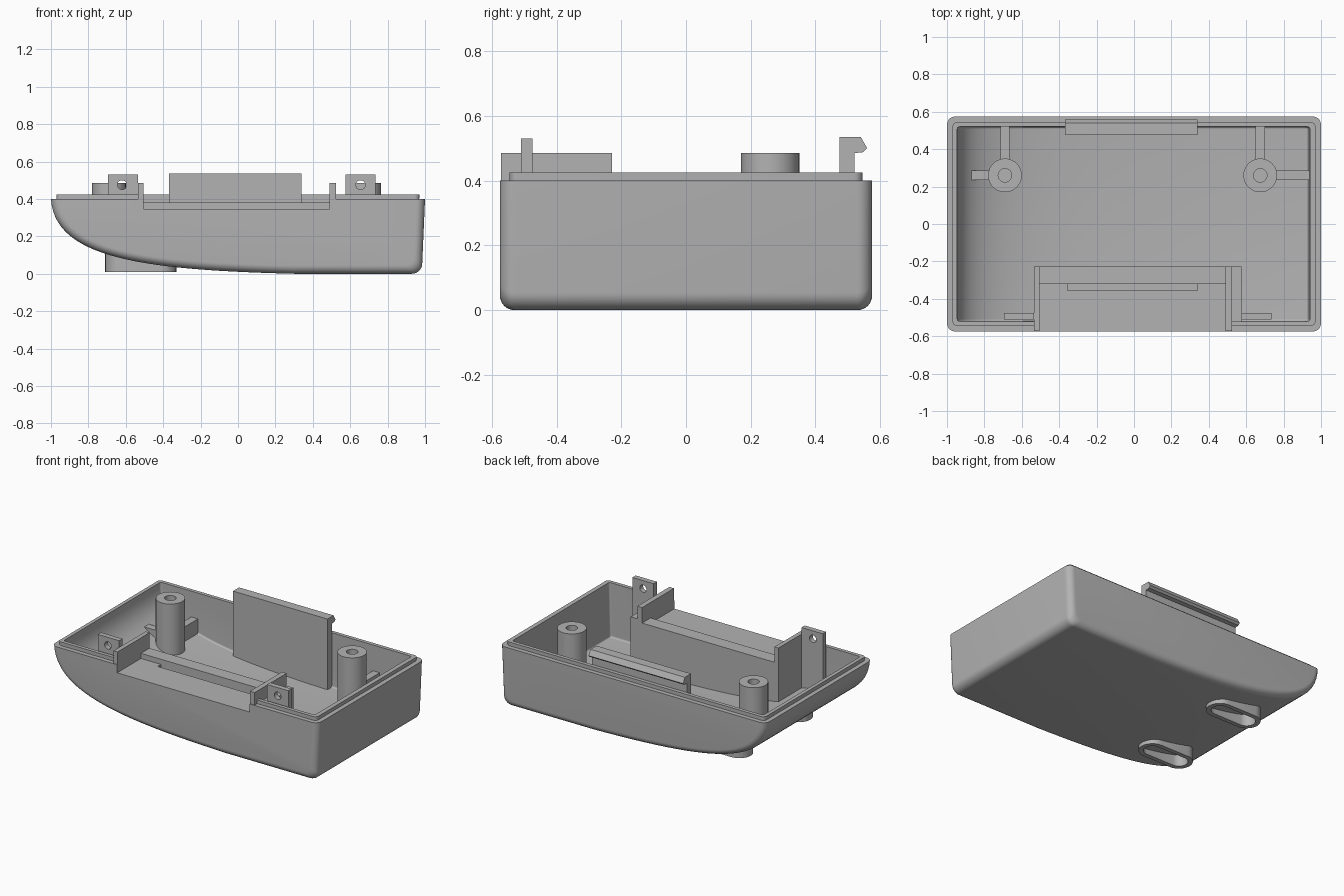
import bpy, bmesh, math
from mathutils import Vector

cube = bpy.data.objects.get("Cube")
if cube:
    bpy.data.objects.remove(cube, do_unlink=True)

grey = bpy.data.materials.new("plain grey")
grey.use_nodes = True
COLOUR = (0.45, 0.45, 0.45, 1)
grey.diffuse_color = COLOUR
grey.node_tree.nodes["Principled BSDF"].inputs["Base Color"].default_value = COLOUR

HALF_Y = 0.575
TOP = 0.4


def loft(name, rings):
    """Solid skinned through a list of equal-length closed rings."""
    bm = bmesh.new()
    loops = [[bm.verts.new(p) for p in ring] for ring in rings]
    n = len(loops[0])
    for a, b in zip(loops, loops[1:]):
        for i in range(n):
            j = (i + 1) % n
            bm.faces.new((a[i], a[j], b[j], b[i]))
    bm.faces.new(loops[0])
    bm.faces.new(loops[-1])
    bmesh.ops.recalc_face_normals(bm, faces=bm.faces[:])
    mesh = bpy.data.meshes.new(name)
    bm.to_mesh(mesh)
    bm.free()
    mesh.materials.append(grey)
    obj = bpy.data.objects.new(name, mesh)
    bpy.context.collection.objects.link(obj)
    return obj


def prism(name, pts, axis, lo, hi):
    """Extrude a 2D outline along the given axis."""
    def place(p, h):
        return {"x": (h, *p), "y": (p[0], h, p[1]), "z": (*p, h)}[axis]
    return loft(name, [[place(p, h) for p in pts] for h in (lo, hi)])


def box(name, x, y, z):
    return prism(name, [(x[0], y[0]), (x[1], y[0]), (x[1], y[1]), (x[0], y[1])], "z", *z)


def circle(cx, cy, r, n=40):
    return [(cx + r * math.cos(math.tau * i / n), cy + r * math.sin(math.tau * i / n))
            for i in range(n)]


def stadium(x0, x1, cy, r, n=16):
    pts = []
    for cx, start in ((x1 - r, -0.5), (x0 + r, 0.5)):
        for i in range(n + 1):
            a = math.pi * (start + i / n)
            pts.append((cx + r * math.cos(a), cy + r * math.sin(a)))
    return pts


def combine(obj, tool, op, keep=False):
    mod = obj.modifiers.new(op, "BOOLEAN")
    mod.operation, mod.object, mod.solver = op, tool, "EXACT"
    bpy.context.view_layer.objects.active = obj
    bpy.ops.object.modifier_apply(modifier=mod.name)
    if not keep:
        bpy.data.objects.remove(tool, do_unlink=True)


def outline(d, top):
    """Side outline of the hull, moved inwards by d and cut level at top."""
    ctrl = [Vector(p) for p in ((-1, TOP), (-0.98, 0.08), (-0.5, 0.02), (0.3, 0))]
    pts = [(-1 + d, top)]
    steps = 28
    for i in range(steps + 1):
        t = i / steps
        s = 1 - t
        p = s**3 * ctrl[0] + 3*s*s*t * ctrl[1] + 3*s*t*t * ctrl[2] + t**3 * ctrl[3]
        g = s*s * (ctrl[1] - ctrl[0]) + 2*s*t * (ctrl[2] - ctrl[1]) + t*t * (ctrl[3] - ctrl[2])
        g.normalize()
        q = (p.x - g.y * d, p.y + g.x * d)
        if q[1] < top - 0.002:
            pts.append(q)
    r = max(0.055 - d, 0.01)
    for i in range(9):
        a = math.pi / 2 * i / 8
        pts.append((0.985 - d - r + r * math.sin(a), d + r - r * math.cos(a)))
    pts.append((1 - d, top))
    return pts


def hull(name, d, top, r):
    """Hull solid with edges of radius r rounded towards front and back."""
    rings = []
    steps = 8
    arcs = [math.pi / 2 * i / steps for i in range(steps + 1)]
    half = HALF_Y - d
    ends = [(half - r + r * math.cos(a), r * (1 - math.sin(a))) for a in arcs]
    for y, inset in [(-y, e) for y, e in ends] + [(y, e) for y, e in reversed(ends)]:
        pts = outline(d, top)
        # Scale each ring inwards to form the rounded edge
        cx, w = 0, 1 - d
        rings.append([(cx + (x - cx) * (1 - inset / w), y,
                       top - (top - z) * (1 - inset / (top - d))) for x, z in pts])
    return loft(name, rings)


# Shell: hull with a raised lip, hollowed, with a front notch
shell = hull("shell", 0, TOP, 0.045)
combine(shell, hull("lip", 0.03, 0.425, 0.025), "UNION")
combine(shell, hull("cavity", 0.055, 0.6, 0.012), "DIFFERENCE")
combine(shell, box("notch", (-0.505, 0.49), (-0.7, -0.4), (0.345, 0.7)), "DIFFERENCE")

# Envelope used to trim inner parts to the curved floor
mould = hull("mould", 0.004, 0.7, 0.04)
mould.hide_render = True
inner = []

# Screw posts with stiffening ribs
for side, cx, rib_x in (("right", -0.69, (-0.95, -0.77)), ("left", 0.675, (0.755, 0.96))):
    post = prism(side + "_post", circle(cx, 0.26, 0.09), "z", 0, 0.485)
    combine(post, prism("bore", circle(cx, 0.26, 0.036), "z", 0.2, 0.6), "DIFFERENCE")
    inner += [post,
              box(side + "_back_rib", (cx - 0.025, cx + 0.025), (0.34, 0.54), (0, 0.25)),
              box(side + "_side_rib", rib_x, (0.235, 0.285), (0, 0.25))]

# Drilled tabs beside the notch
for side, x, hole in (("right", (-0.695, -0.535), -0.62), ("left", (0.575, 0.735), 0.655)):
    tab = box(side + "_tab", x, (-0.51, -0.475), (0, 0.53))
    combine(tab, prism("drill", circle(hole, 0.475, 0.025, 24), "y", -0.7, -0.3), "DIFFERENCE")
    inner.append(tab)

# Notch pocket: side walls, stepped shelf and flanking block
for side, x in (("right", (-0.535, -0.505)), ("left", (0.49, 0.525))):
    inner.append(box(side + "_pocket_wall", x, (-0.571, -0.228), (0, 0.485)))
inner.append(box("pocket_block", (0.52, 0.575), (-0.53, -0.228), (0, 0.4)))
shelf = prism("pocket_shelf", [(-0.53, 0), (-0.228, 0), (-0.228, 0.38), (-0.32, 0.38),
                               (-0.32, 0.345), (-0.53, 0.345)], "x", -0.507, 0.492)
combine(shelf, box("slot", (-0.355, 0.34), (-0.355, -0.32), (0.315, 0.36)), "DIFFERENCE")
inner.append(shelf)

# Latch panel with a hooked top edge
inner.append(prism("latch_panel", [(0.475, 0), (0.52, 0), (0.52, 0.485), (0.548, 0.488),
                                   (0.56, 0.5), (0.54, 0.535), (0.475, 0.535)],
                   "x", -0.37, 0.34))

for part in inner:
    combine(part, mould, "INTERSECT", keep=True)

# Hollow feet under the curved end
feet = []
for side, cy in (("front", -0.32), ("back", 0.32)):
    foot = prism(side + "_foot", stadium(-0.71, -0.33, cy, 0.085), "z", 0.01, 0.2)
    combine(foot, prism("recess", stadium(-0.68, -0.36, cy, 0.055), "z", -0.1, 0.3), "DIFFERENCE")
    combine(foot, mould, "DIFFERENCE", keep=True)
    feet.append(foot)
bpy.data.objects.remove(mould, do_unlink=True)

# Smooth the curved surfaces, keep edges sharp
bpy.ops.object.select_all(action="DESELECT")
for obj in [shell] + inner + feet:
    obj.select_set(True)
bpy.context.view_layer.objects.active = shell
bpy.ops.object.shade_smooth_by_angle(angle=math.radians(30))
